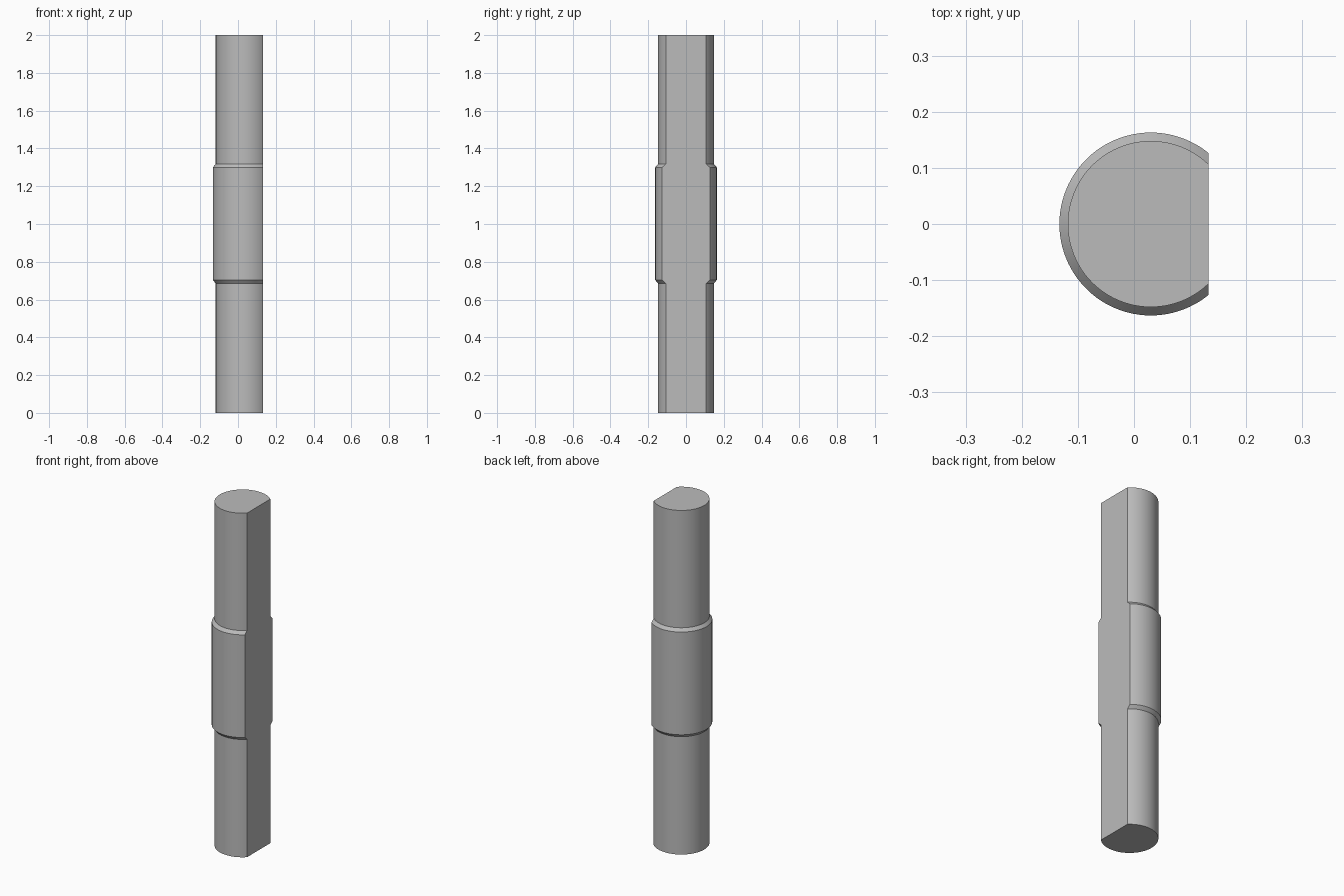
import bpy, bmesh, math

cube = bpy.data.objects.get("Cube")
if cube:
    bpy.data.objects.remove(cube, do_unlink=True)

AXIS_X = 0.03      # centre of the round section
FLAT_X = 0.133     # plane of the milled flat
SEGMENTS = 72
SHAFT, COLLAR = 0.148, 0.163

# Plain grey metal
steel = bpy.data.materials.new("steel grey")
steel.use_nodes = True
grey = (0.5, 0.5, 0.5, 1)
steel.diffuse_color = grey
steel.node_tree.nodes["Principled BSDF"].inputs["Base Color"].default_value = grey


def d_section(bm, radius, z):
    """Ring of vertices around a circle with a flat on its +x side."""
    start = math.acos((FLAT_X - AXIS_X) / radius)
    step = (2 * math.pi - 2 * start) / SEGMENTS
    angles = [start + i * step for i in range(SEGMENTS + 1)]
    return [bm.verts.new((AXIS_X + radius * math.cos(a), radius * math.sin(a), z))
            for a in angles]


# Stepped shaft: lower end, chamfered collar, upper end
profile = [(SHAFT, 0), (SHAFT, 0.685), (COLLAR, 0.703),
           (COLLAR, 1.3), (SHAFT, 1.318), (SHAFT, 2)]
bm = bmesh.new()
rings = [d_section(bm, r, z) for r, z in profile]
for low, high in zip(rings, rings[1:]):
    for i in range(len(low)):
        j = (i + 1) % len(low)
        bm.faces.new((low[i], low[j], high[j], high[i]))
bm.faces.new(rings[0][::-1])
bm.faces.new(rings[-1])

# Merge the strips of the flat into one face
bm.normal_update()
flat = [f for f in bm.faces if f.normal.x > 0.999
        and f.calc_center_median().x > FLAT_X - 0.001]
bmesh.ops.dissolve_faces(bm, faces=flat)
bmesh.ops.recalc_face_normals(bm, faces=bm.faces)

mesh = bpy.data.meshes.new("flatted_shaft")
bm.to_mesh(mesh)
bm.free()
mesh.materials.append(steel)
shaft = bpy.data.objects.new("flatted_shaft", mesh)
bpy.context.collection.objects.link(shaft)

# Smooth round sides, crisp edges
bpy.context.view_layer.objects.active = shaft
shaft.select_set(True)
bpy.ops.object.shade_smooth_by_angle(angle=math.radians(30))
